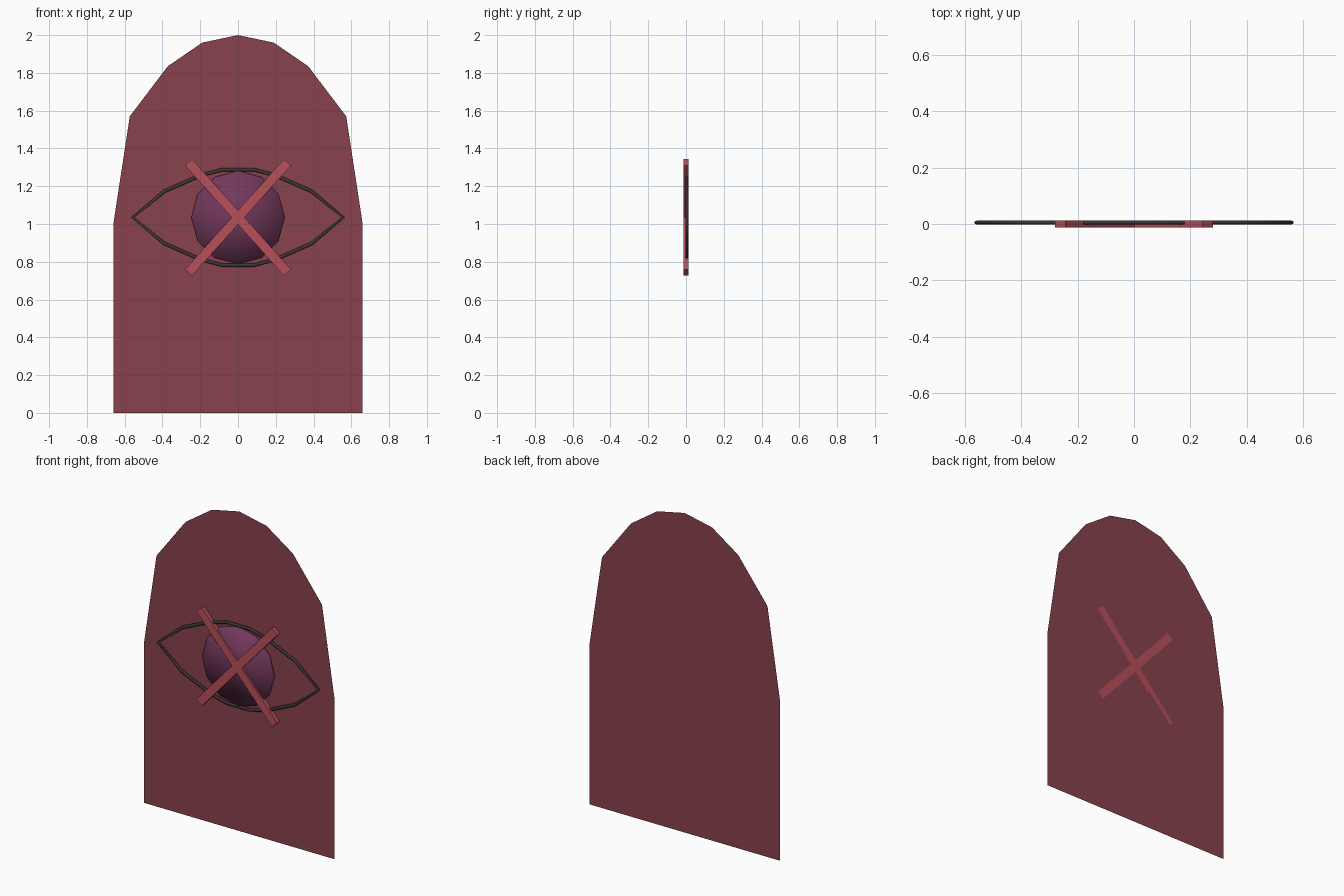
import bpy, bmesh, math
from mathutils import Matrix

if "Cube" in bpy.data.objects:
    bpy.data.objects.remove(bpy.data.objects["Cube"])

CZ = 1.035          # height of the eye centre
BACK = 0.0125       # y of the backing panel


def paint(obj, name, rgb):
    mat = bpy.data.materials.new(name)
    mat.diffuse_color = (*rgb, 1)
    mat.use_nodes = True
    mat.node_tree.nodes["Principled BSDF"].inputs["Base Color"].default_value = mat.diffuse_color
    obj.data.materials.append(mat)


def mesh_object(name, bm):
    me = bpy.data.meshes.new(name)
    bm.to_mesh(me)
    bm.free()
    obj = bpy.data.objects.new(name, me)
    bpy.context.collection.objects.link(obj)
    return obj


# Backing panel: a single flat sheet with an arched top
half = [(0.66, 0), (0.66, 0.46), (0.66, 1.0), (0.573, 1.57), (0.372, 1.835), (0.19, 1.96)]
outline = half + [(0, 2.0)] + [(-x, z) for x, z in reversed(half)]
bm = bmesh.new()
bm.faces.new([bm.verts.new((x, BACK, z)) for x, z in outline])
panel = mesh_object("back_panel", bm)
paint(panel, "dark_red", (0.25, 0.055, 0.075))

# Eyelid outline: closed almond-shaped tube
quarter = [(0.556, 0), (0.39, 0.138), (0.197, 0.223), (0.081, 0.253)]
top = quarter + [(-x, z) for x, z in reversed(quarter)]
loop = top + [(x, -z) for x, z in reversed(top[1:-1])]
cu = bpy.data.curves.new("eyelid_outline", 'CURVE')
cu.dimensions = '3D'
cu.bevel_depth = 0.0105
cu.bevel_resolution = 1
sp = cu.splines.new('POLY')
sp.points.add(len(loop) - 1)
for p, (x, z) in zip(sp.points, loop):
    p.co = (x, 0, z, 1)
sp.use_cyclic_u = True
lid = bpy.data.objects.new("eyelid_outline", cu)
bpy.context.collection.objects.link(lid)
lid.location = (0, 0.005, CZ)
lid.scale = (1, 0.7, 1)
paint(lid, "charcoal", (0.05, 0.035, 0.038))

# Iris: thin twelve-sided disc, shaded smooth
bm = bmesh.new()
bmesh.ops.create_cone(bm, cap_ends=True, cap_tris=True, segments=12,
                      radius1=0.247, radius2=0.247, depth=0.012,
                      matrix=Matrix.Translation((0, 0.005, CZ)) @ Matrix.Rotation(math.pi / 2, 4, 'X'))
for f in bm.faces:
    f.smooth = True
iris = mesh_object("iris", bm)
paint(iris, "purple", (0.17, 0.04, 0.105))

# Two crossed bars over the eye
for name, sign in (("cross_bar_left", 1), ("cross_bar_right", -1)):
    bm = bmesh.new()
    bmesh.ops.create_cube(bm, size=1, matrix=Matrix.Translation((0, 0, CZ))
                          @ Matrix.Rotation(sign * math.radians(48.1), 4, 'Y')
                          @ Matrix.Diagonal((0.784, 0.025, 0.05, 1)))
    paint(mesh_object(name, bm), name + "_red", (0.48, 0.08, 0.1))
